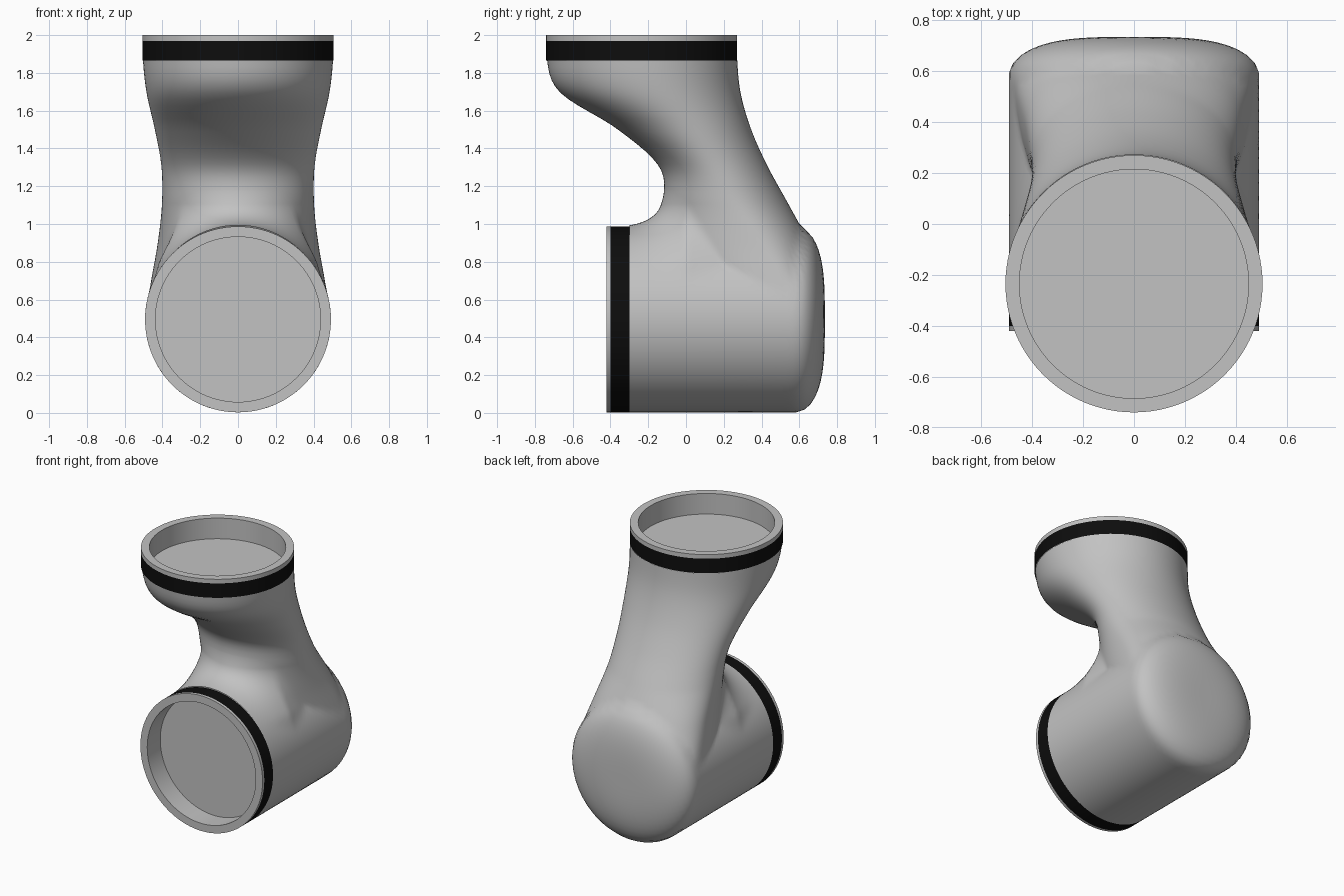
import bpy, bmesh
from math import sin, cos, pi, hypot
from mathutils import Matrix, Vector

cube = bpy.data.objects.get("Cube")
if cube:
    bpy.data.objects.remove(cube)


def material(name, value):
    m = bpy.data.materials.new(name)
    m.use_nodes = True
    m.diffuse_color = (value, value, value, 1)
    m.node_tree.nodes["Principled BSDF"].inputs["Base Color"].default_value = (value, value, value, 1)
    return m


GREY = material("light grey", 0.54)
BLACK = material("black", 0.004)

AXIS_Z, RADIUS = 0.495, 0.492        # lower socket axis and radius
TOP_Y, TOP_RADIUS = -0.235, 0.505    # upper socket axis and radius
SEGMENTS = 96

# Neck sections every 0.2 up from z = 0.5: half width, back, widest y, front
NECK = [
    (0.492, 0.735, 0.58, 0.10),
    (0.460, 0.715, 0.51, -0.02),
    (0.425, 0.650, 0.39, -0.10),
    (0.403, 0.545, 0.25, -0.115),
    (0.405, 0.435, 0.14, -0.14),
    (0.440, 0.345, -0.01, -0.36),
    (0.485, 0.288, -0.18, -0.67),
    (0.505, 0.270, TOP_Y, -0.74),
]


def clamp(v):
    return max(0.0, min(1.0, v))


def neck_section(z):
    """Smooth interpolation between the neck sections."""
    u = clamp((z - 0.5) / 1.4) * 7
    i = min(int(u), 6)
    t = u - i
    rows = [NECK[max(0, min(7, i + k))] for k in (-1, 0, 1, 2)]
    return [b + t / 2 * (c - a + t * (2 * a - 5 * b + 4 * c - d + t * (3 * (b - c) + d - a)))
            for a, b, c, d in zip(*rows)]


def neck_field(x, y, z):
    if z < AXIS_Z:
        return 1.0
    width, back, mid, front = neck_section(z)
    depth = back - mid if y > mid else mid - front
    power = 2 + 1.3 * clamp((1.1 - z) / 0.6)
    return 0.35 * ((abs(x / width) ** power + ((y - mid) / depth) ** 2) ** 0.5 - 1)


def barrel_field(x, y, z):
    r = hypot(x, z - AXIS_Z)
    if y < 0.58:
        return r - RADIUS
    return 0.35 * (((r / RADIUS) ** 3.3 + ((y - 0.58) / 0.155) ** 2) ** 0.5 - 1)


def body_field(x, y, z):
    """Barrel and neck joined, with a fillet on the front saddle."""
    a, b = barrel_field(x, y, z), neck_field(x, y, z)
    k = 0.22 * clamp((0.2 - y) / 0.2) * clamp((z - 0.5) / 0.3) + 1e-6
    h = max(k - abs(a - b), 0) / k
    return min(a, b) - h * h * k / 4


def section(center, direction, inner):
    """Ring of surface points in the plane of the x axis and direction."""
    ring = []
    for i in range(SEGMENTS):
        angle = 2 * pi * i / SEGMENTS
        ray = Vector((cos(angle), 0, 0)) + direction * sin(angle)
        lo, hi = 0.0, 1.1
        if sin(angle) < 0:
            hi = min(hi, inner / -sin(angle))
        for _ in range(17):
            m = (lo + hi) / 2
            if body_field(*(center + ray * m)) < 0:
                lo = m
            else:
                hi = m
        ring.append(center + ray * lo)
    return ring


def finish(bm, name, mats):
    bmesh.ops.remove_doubles(bm, verts=bm.verts, dist=1e-5)
    bmesh.ops.recalc_face_normals(bm, faces=bm.faces)
    mesh = bpy.data.meshes.new(name)
    bm.to_mesh(mesh)
    bm.free()
    for m in mats:
        mesh.materials.append(m)
    ob = bpy.data.objects.new(name, mesh)
    bpy.context.collection.objects.link(ob)
    bpy.ops.object.select_all(action='DESELECT')
    ob.select_set(True)
    bpy.context.view_layer.objects.active = ob
    bpy.ops.object.shade_smooth_by_angle(angle=0.6)
    return ob


def bridge(bm, rings):
    """Quads between successive rings of points, returned row by row."""
    loops = [[bm.verts.new(p) for p in ring] for ring in rings]
    rows = []
    for a, b in zip(loops, loops[1:]):
        rows.append([bm.faces.new((a[i], a[i - 1], b[i - 1], b[i])) for i in range(len(a))])
    return rows


# Elbow body: sections fan round the inner bend, then climb the neck
pivot = Vector((0, -0.3, 1.18))
rings = []
FAN, CLIMB = 56, 20
for n in range(FAN + 1):
    t = 1 - n / FAN
    direction = Vector((0, cos(t * pi / 2), -sin(t * pi / 2)))
    reach = 0.49 + 0.195 * t + 0.18 * sin(pi * t)
    rings.append(section(pivot + direction * reach, direction, reach))
for n in range(1, CLIMB + 1):
    z = pivot.z + (1.865 - pivot.z) * n / CLIMB
    _, back, _, front = neck_section(z)
    rings.append(section(Vector((0, (back + front) / 2, z)), Vector((0, 1, 0)), 9))
bm = bmesh.new()
bridge(bm, rings)
finish(bm, "elbow_body", [GREY])


def socket(name, radius, bore, band, lip, matrix):
    """Black seal band, grey lip and recessed floor, turned about local z."""
    top = band + lip
    profile = [(radius, 0), (radius, band), (radius, top), (bore, top),
               (bore, top - 0.15), (0.001, top - 0.15)]
    bm = bmesh.new()
    rows = bridge(bm, [[matrix @ Vector((r * cos(2 * pi * i / SEGMENTS),
                                         r * sin(2 * pi * i / SEGMENTS), h))
                        for i in range(SEGMENTS)] for r, h in profile])
    for face in rows[0]:
        face.material_index = 1
    bmesh.ops.holes_fill(bm, edges=[e for e in rows[-1][0].edges if e.is_boundary])
    return finish(bm, name, [GREY, BLACK])


# Upper socket faces up, lower socket faces the front
socket("upper_socket", TOP_RADIUS, 0.45, 0.105, 0.03,
       Matrix.Translation((0, TOP_Y, 1.865)))
socket("lower_socket", RADIUS, 0.437, 0.10, 0.02,
       Matrix.Translation((0, -0.3, AXIS_Z)) @ Matrix.Rotation(pi / 2, 4, 'X'))
